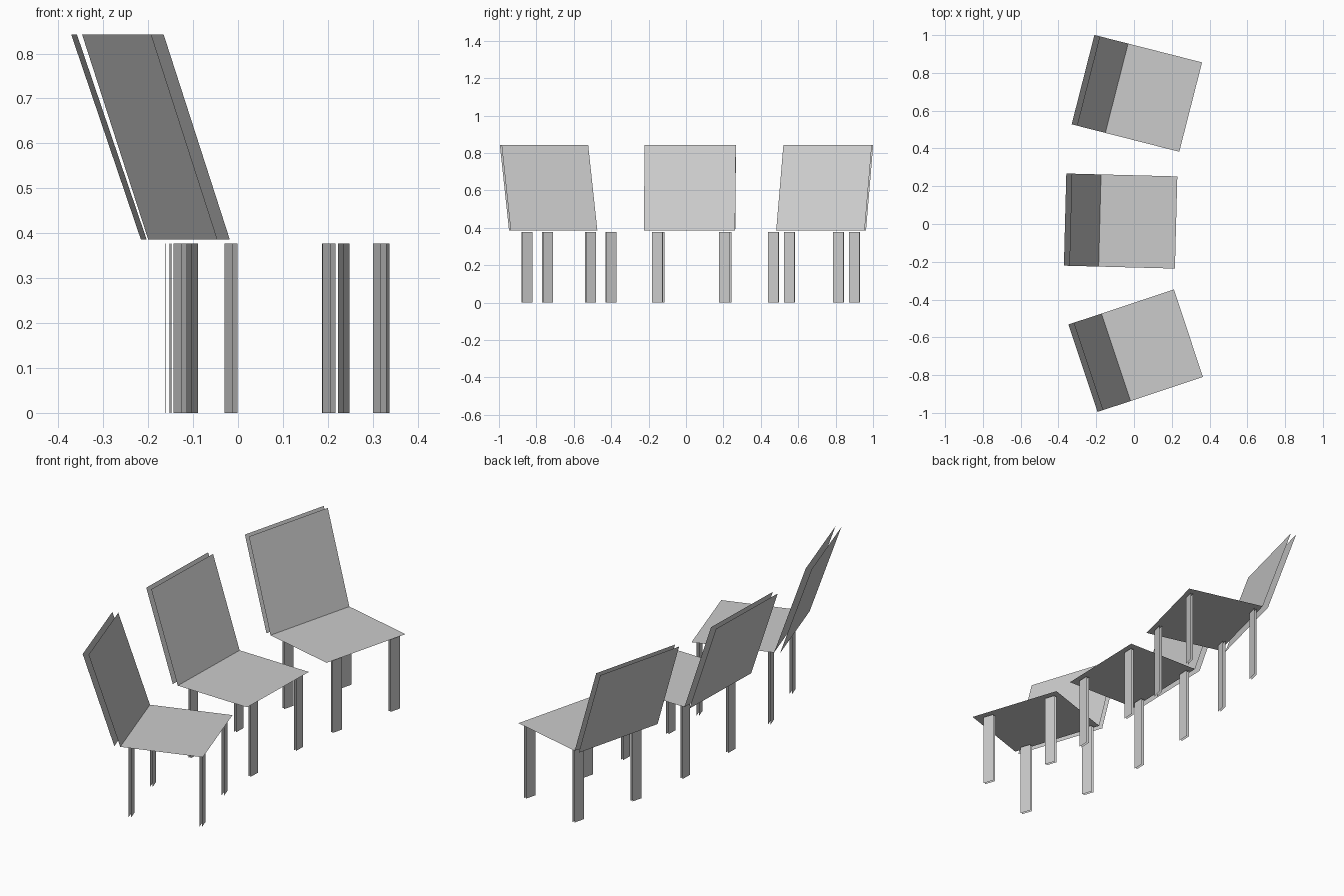
import bpy
import math
from mathutils import Matrix, Vector

if "Cube" in bpy.data.objects:
    bpy.data.objects.remove(bpy.data.objects["Cube"])

WIDTH = 0.488
SEAT_Z, BACK_TOP, LEG_TOP = 0.386, 0.842, 0.377


def sheets(name, quads, frame):
    """One object made of open, paper-thin rectangles placed in a chair's frame."""
    verts, faces = [], []
    for quad in quads:
        n = len(verts)
        verts += [frame @ Vector(p) for p in quad]
        faces.append((n, n + 1, n + 2, n + 3))
    mesh = bpy.data.meshes.new(name)
    mesh.from_pydata(verts, [], faces)
    obj = bpy.data.objects.new(name, mesh)
    bpy.context.collection.objects.link(obj)
    return obj


def slanted(u0, z0, u1, z1, v, width):
    """Rectangle spanning width across v, running from (u0, z0) to (u1, z1)."""
    a, b = v - width / 2, v + width / 2
    return [(u0, a, z0), (u0, b, z0), (u1, b, z1), (u1, a, z1)]


def chair(label, x, y, angle):
    # Local origin is the middle of the seat's front edge; +x is forward
    frame = Matrix.Translation((x, y, 0)) @ Matrix.Rotation(math.radians(angle), 4, 'Z')
    # Seat sheet
    sheets(label + "_seat", [slanted(-0.404, SEAT_Z, 0, SEAT_Z, 0, WIDTH)], frame)
    # Backrest: two parallel leaning sheets, rear one facing backwards
    front = slanted(-0.404, SEAT_Z, -0.559, BACK_TOP, 0, WIDTH)
    rear = slanted(-0.433, SEAT_Z, -0.588, BACK_TOP, 0, WIDTH)
    sheets(label + "_backrest", [front, rear[::-1]], frame)
    # Legs: each a pair of narrow upright sheets
    for row, u in (("front", -0.025), ("rear", -0.374)):
        for side, v in (("right", -0.162), ("left", 0.196)):
            outer = slanted(u + 0.006, 0, u + 0.006, LEG_TOP, v, 0.058)
            inner = slanted(u - 0.006, 0, u - 0.006, LEG_TOP, v, 0.058)
            sheets(f"{label}_{row}_{side}_leg", [outer, inner[::-1]], frame)


# Row of three chairs, each turned slightly differently
chair("near_chair", 0.288, -0.578, 18.4)
chair("middle_chair", 0.223, 0.008, -1.5)
chair("far_chair", 0.300, 0.619, -14.3)
